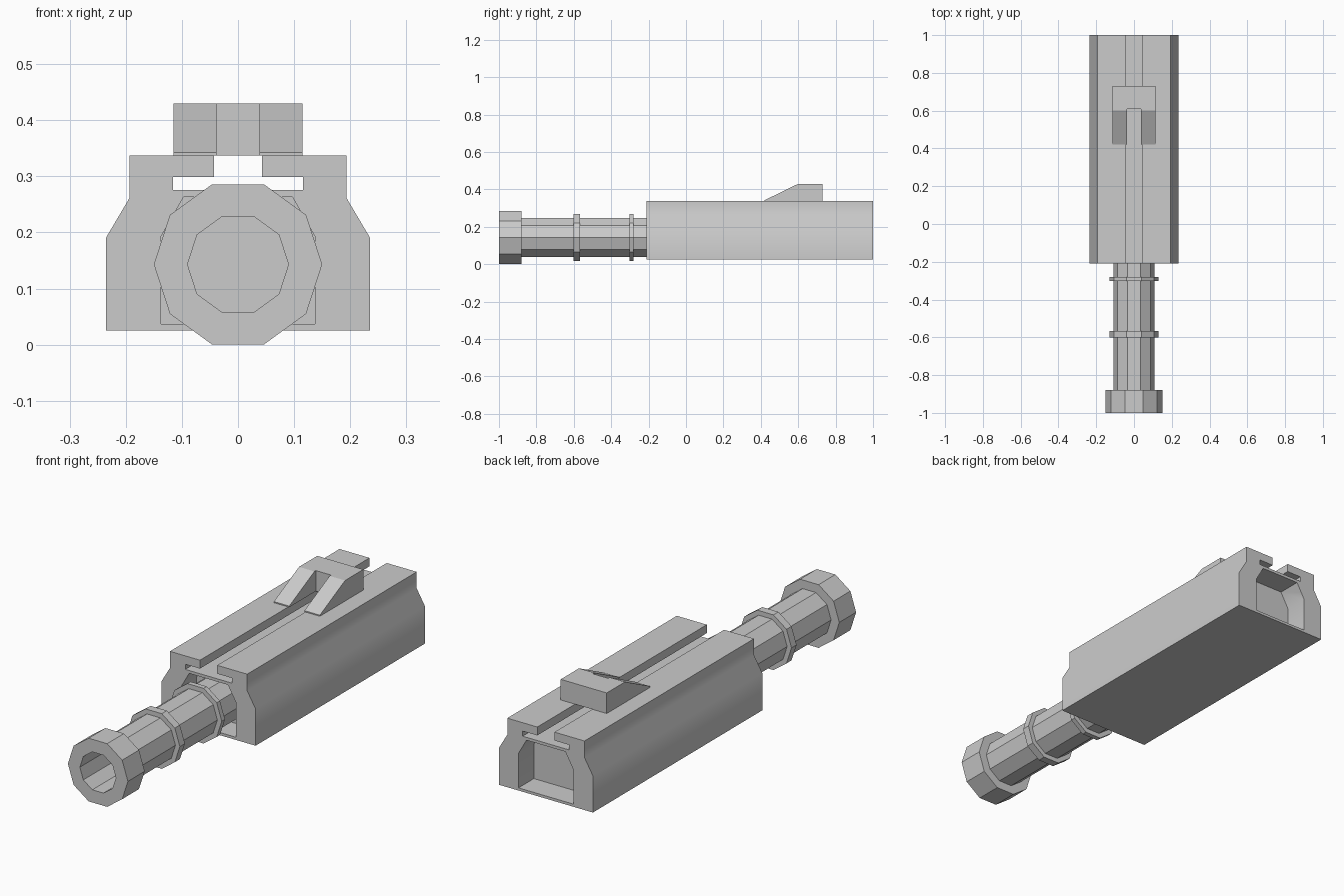
import bpy, bmesh, math

if "Cube" in bpy.data.objects:
    bpy.data.objects.remove(bpy.data.objects["Cube"])

SIDES = 10
AXIS_Z = 0.143


def finish(name, bm):
    bmesh.ops.recalc_face_normals(bm, faces=bm.faces)
    mesh = bpy.data.meshes.new(name)
    bm.to_mesh(mesh)
    bm.free()
    ob = bpy.data.objects.new(name, mesh)
    bpy.context.collection.objects.link(ob)
    return ob


def prism(name, pts, vec, place):
    """Extrude a flat outline along vec."""
    bm = bmesh.new()
    f = bm.faces.new([bm.verts.new(place(*p)) for p in pts])
    ext = bmesh.ops.extrude_face_region(bm, geom=[f], use_keep_orig=True)
    bmesh.ops.translate(bm, vec=vec, verts=[v for v in ext["geom"] if isinstance(v, bmesh.types.BMVert)])
    return finish(name, bm)


def lathe(name, profile):
    """Revolve (radius, y) points around the barrel axis; zero radius closes the end."""
    bm = bmesh.new()
    rings = []
    for r, y in profile:
        rings.append([bm.verts.new((r * math.cos(2 * math.pi * i / SIDES), y,
                                    AXIS_Z + r * math.sin(2 * math.pi * i / SIDES)))
                      for i in range(SIDES)])
    for a, b in zip(rings, rings[1:]):
        for i in range(SIDES):
            j = (i + 1) % SIDES
            bm.faces.new((a[i], a[j], b[j], b[i]))
    bm.faces.new(rings[0])
    bm.faces.new(rings[-1])
    return finish(name, bm)


def mirrored(half):
    return half + [(-x, z) for x, z in reversed(half)]


def along_y(y, half, name, length):
    return prism(name, mirrored(half), (0, length, 0), lambda x, z: (x, y, z))


# Receiver body with the T-shaped rail slot
body = along_y(-0.21, [(0.235, 0.025), (0.235, 0.191), (0.193, 0.262), (0.193, 0.337),
                       (0.043, 0.337), (0.043, 0.299), (0.116, 0.299), (0.116, 0.276)],
               "receiver_body", 1.21)

# Recessed pockets at both ends
pocket = [(0.137, 0.037), (0.137, 0.193), (0.097, 0.263)]
for name, y in (("front_pocket_cutter", -0.26), ("rear_pocket_cutter", 0.89)):
    cutter = along_y(y, pocket, name, 0.16)
    cutter.hide_render = True
    cutter.hide_viewport = False
    mod = body.modifiers.new(name, 'BOOLEAN')
    mod.object = cutter
    mod.operation = 'DIFFERENCE'
    mod.solver = 'EXACT'
bpy.context.view_layer.update()
cut_mesh = bpy.data.meshes.new_from_object(body.evaluated_get(bpy.context.evaluated_depsgraph_get()))
body.modifiers.clear()
body.data = cut_mesh
for ob in [o for o in bpy.data.objects if o.name.endswith("cutter")]:
    bpy.data.objects.remove(ob)

# Soft chamfer edges on the body
bpy.context.view_layer.objects.active = body
body.select_set(True)
bpy.ops.object.shade_smooth_by_angle(angle=math.radians(33))

# Bored barrel with wide muzzle
lathe("barrel", [(0.09, -0.50), (0.09, -1.0), (0.15, -1.0), (0.15, -0.88),
                 (0.109, -0.88), (0.109, -0.10)])

# Barrel rings
for name, y0, y1 in (("front_ring", -0.602, -0.566), ("rear_ring", -0.303, -0.28)):
    lathe(name, [(0.1, y0), (0.131, y0), (0.131, y1), (0.1, y1)])

# Rear sight: two ramps joined by a block
ramp = [(0.42, 0.337), (0.42, 0.342), (0.60, 0.43), (0.61, 0.43), (0.61, 0.337)]
for name, x in (("left_sight_ramp", -0.115), ("right_sight_ramp", 0.038)):
    prism(name, ramp, (0.077, 0, 0), lambda y, z, x=x: (x, y, z))
prism("sight_block", [(0.61, 0.337), (0.61, 0.43), (0.73, 0.43), (0.73, 0.337)],
      (0.23, 0, 0), lambda y, z: (-0.115, y, z))
